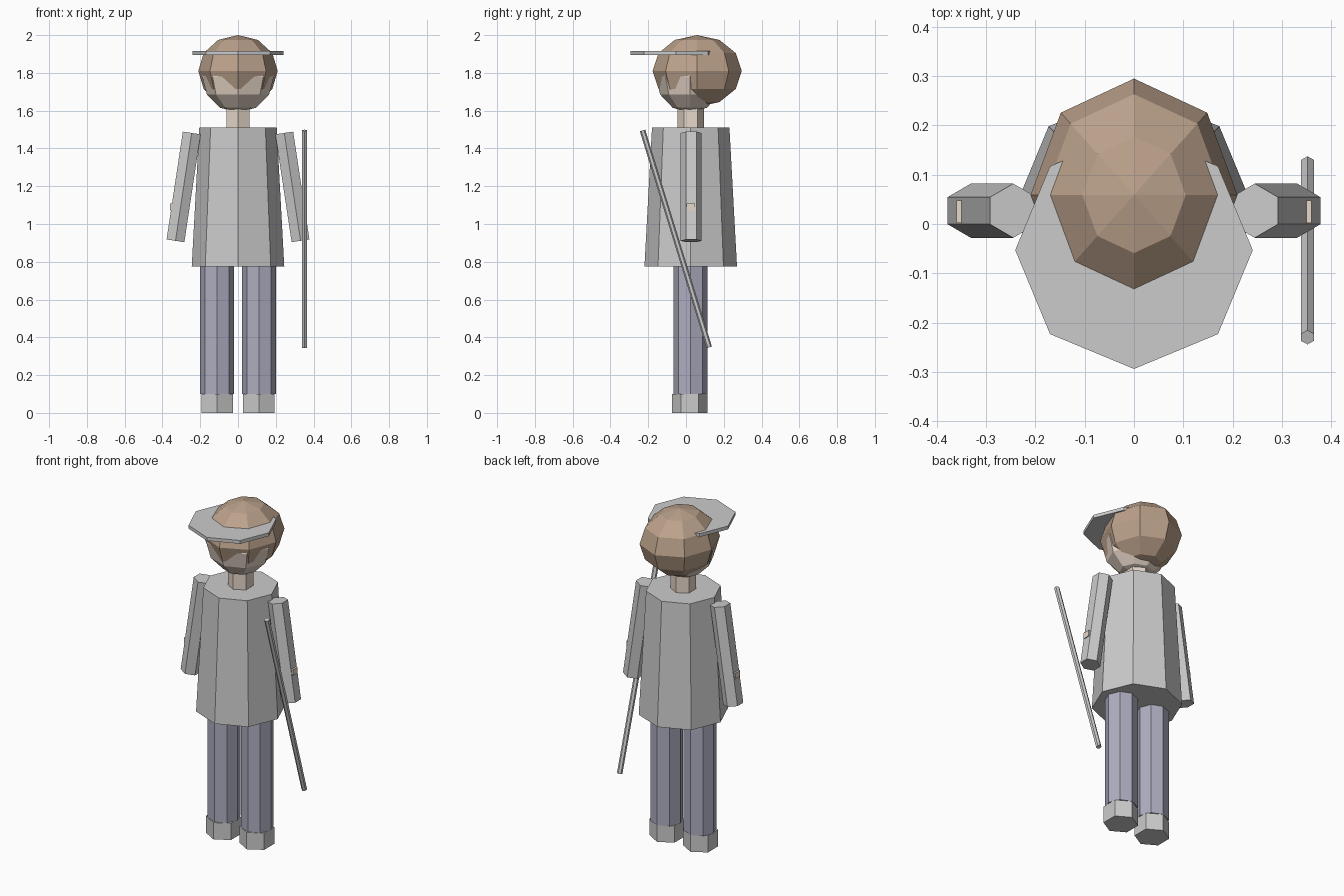
import bpy
from mathutils import Vector

if "Cube" in bpy.data.objects:
    bpy.data.objects.remove(bpy.data.objects["Cube"])

CY = 0.025  # depth of the body axis


def material(name, rgb):
    m = bpy.data.materials.new(name)
    m.diffuse_color = (*rgb, 1)
    m.use_nodes = True
    m.node_tree.nodes["Principled BSDF"].inputs["Base Color"].default_value = m.diffuse_color
    return m


SKIN = material("skin", (0.80, 0.68, 0.58))
HAIR = material("hair_brown", (0.50, 0.36, 0.26))
SHIRT = material("shirt_white", (0.84, 0.81, 0.82))
DENIM = material("trouser_blue", (0.42, 0.42, 0.53))


def finish(name, mat):
    ob = bpy.context.object
    ob.name = name
    if mat:
        ob.data.materials.append(mat)
    return ob


def prism(name, sides, a, b, r1, r2=None, mat=None):
    """Flat-sided prism or taper from point a to point b."""
    a, b = Vector(a), Vector(b)
    d = b - a
    bpy.ops.mesh.primitive_cone_add(
        vertices=sides, radius1=r1, radius2=r1 if r2 is None else r2, depth=d.length,
        location=(a + b) / 2,
        rotation=Vector((0, 0, 1)).rotation_difference(d).to_euler())
    return finish(name, mat)


def ball(name, centre, radii, mat):
    bpy.ops.mesh.primitive_uv_sphere_add(segments=8, ring_count=6, radius=1, location=centre)
    bpy.context.object.scale = radii
    return finish(name, mat)


# Paired limbs
for side, s in (("left", -1), ("right", 1)):
    prism(side + "_shoe", 6, (s * 0.11, 0.02, 0), (s * 0.11, 0.02, 0.1), 0.095)
    prism(side + "_leg", 8, (s * 0.11, CY, 0.1), (s * 0.11, CY, 0.8), 0.09, mat=DENIM)
    prism(side + "_sleeve", 6, (s * 0.331, CY + 0.002, 0.911),
          (s * 0.245, CY + 0.002, 1.482), 0.055, mat=SHIRT)
    # Hand, almost wholly inside the sleeve
    bpy.ops.mesh.primitive_cube_add(size=1, location=(s * 0.335, CY, 1.09))
    bpy.context.object.scale = (0.05, 0.045, 0.035)
    finish(side + "_hand", SKIN)

# Torso and neck
prism("shirt", 8, (0, CY, 0.775), (0, CY, 1.51), 0.245, 0.205, SHIRT)
prism("neck", 6, (0, CY, 1.49), (0, CY, 1.62), 0.07, mat=SKIN)

# Head, hair and cap brim
ball("head", (0, 0.02, 1.78), (0.19, 0.181, 0.19), SKIN)
ball("hair", (0, 0.059, 1.81), (0.21, 0.236, 0.19), HAIR)
prism("cap_brim", 8, (0, -0.053, 1.896), (0, -0.053, 1.916), 0.241, mat=SHIRT)

# Walking stick
prism("stick", 6, (0.352, 0.123, 0.347), (0.352, -0.23, 1.495), 0.015)
